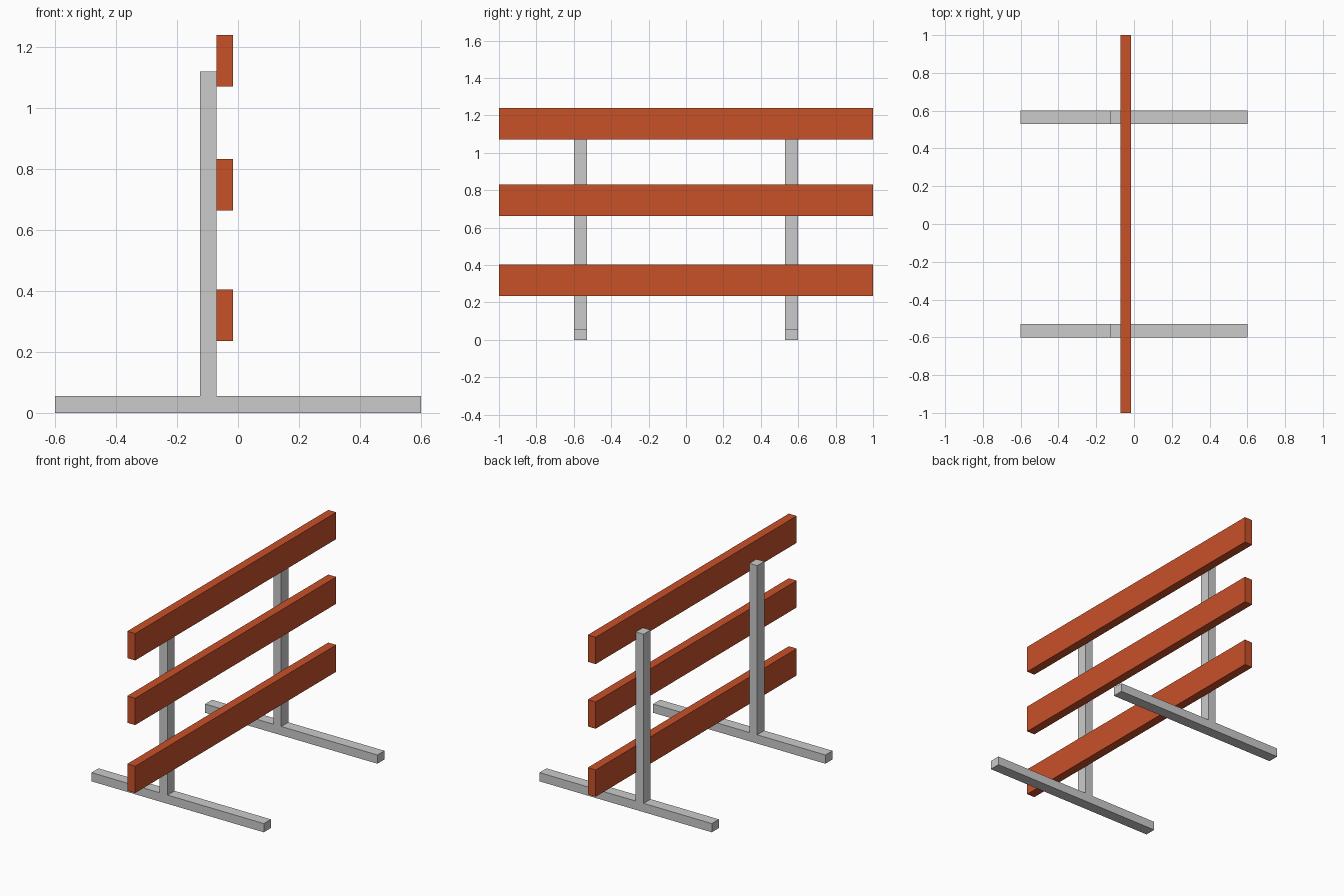
import bpy

if "Cube" in bpy.data.objects:
    bpy.data.objects.remove(bpy.data.objects["Cube"])

# Paint for the boards
orange = bpy.data.materials.new("orange_paint")
orange.diffuse_color = (0.58, 0.082, 0.022, 1)
orange.use_nodes = True
orange.node_tree.nodes["Principled BSDF"].inputs["Base Color"].default_value = orange.diffuse_color


def box(name, x, y, z, material=None):
    """Box spanning the given (min, max) ranges."""
    spans = (x, y, z)
    bpy.ops.mesh.primitive_cube_add(size=1, location=[(a + b) / 2 for a, b in spans])
    obj = bpy.context.object
    obj.name = name
    obj.scale = [b - a for a, b in spans]
    bpy.ops.object.transform_apply(location=False, rotation=False, scale=True)
    if material:
        obj.data.materials.append(material)
    return obj


# Two grey stands: a floor foot with an off-centre upright
for side, y in (("front", (-0.60, -0.53)), ("back", (0.53, 0.60))):
    box(side + "_foot", (-0.60, 0.60), y, (0, 0.055))
    box(side + "_post", (-0.125, -0.07), y, (0.055, 1.12))

# Three long boards fixed to the face of the posts
for name, bottom in (("lower", 0.235), ("middle", 0.663), ("upper", 1.07)):
    box(name + "_board", (-0.071, -0.016), (-1, 1), (bottom, bottom + 0.169), orange)
